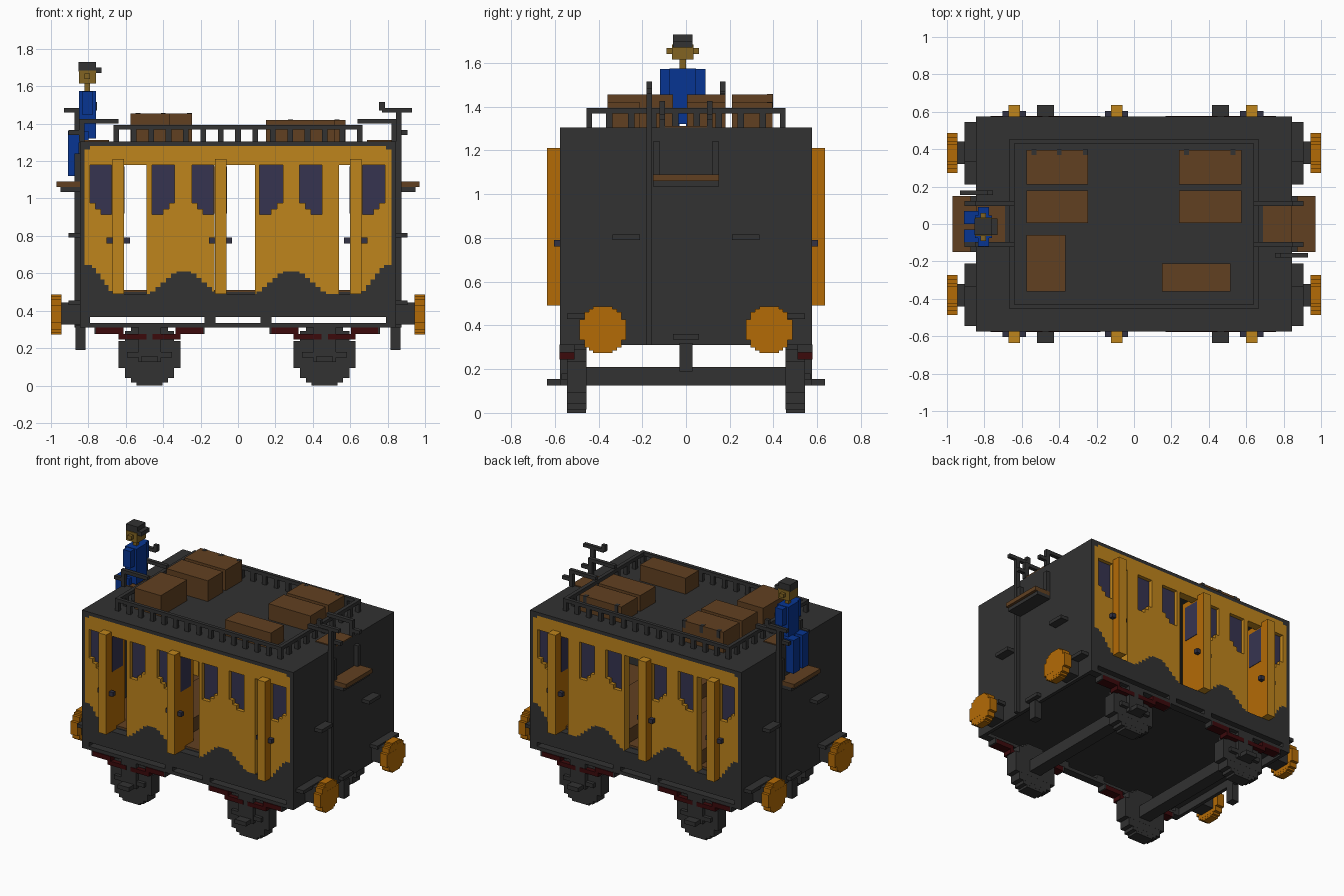
import bpy
import bmesh

default_cube = bpy.data.objects.get("Cube")
if default_cube:
    bpy.data.objects.remove(default_cube, do_unlink=True)


def material(name, *rgb):
    """Flat colour given as sRGB bytes, stored as linear values."""
    linear = [((c / 255 + 0.055) / 1.055) ** 2.4 for c in rgb] + [1]
    mat = bpy.data.materials.new(name)
    mat.use_nodes = True
    mat.diffuse_color = linear
    mat.node_tree.nodes["Principled BSDF"].inputs["Base Color"].default_value = linear
    return mat


dark = material("charcoal", 50, 50, 50)
yellow = material("ochre yellow", 191, 133, 28)
orange = material("amber orange", 180, 107, 5)
brown = material("luggage brown", 97, 64, 33)
glass = material("window violet", 54, 52, 80)
slate = material("handle slate", 50, 50, 68)
red = material("spring red", 60, 9, 11)
blue = material("coat blue", 7, 53, 146)
skin = material("skin tan", 130, 100, 34)


def finish(name, bm, *mats):
    bmesh.ops.recalc_face_normals(bm, faces=bm.faces)
    mesh = bpy.data.meshes.new(name)
    bm.to_mesh(mesh)
    bm.free()
    for mat in mats:
        mesh.materials.append(mat)
    obj = bpy.data.objects.new(name, mesh)
    bpy.context.collection.objects.link(obj)
    return obj


def copies(symmetry):
    """Sign pairs for none, mirrored in x, y, both, or half-turn copies."""
    return {"": [(1, 1)], "x": [(1, 1), (-1, 1)], "y": [(1, 1), (1, -1)],
            "xy": [(1, 1), (-1, 1), (1, -1), (-1, -1)],
            "turn": [(1, 1), (-1, -1)]}[symmetry]


def boxes(name, mat, symmetry, *spans):
    """One object of boxes, each box given as (x span, y span, z span)."""
    bm = bmesh.new()
    for sx, sy in copies(symmetry):
        for x, y, z in spans:
            cube = bmesh.ops.create_cube(bm, size=1)["verts"]
            for v in cube:
                v.co = (sx * x[v.co.x > 0], sy * y[v.co.y > 0], z[v.co.z > 0])
    return finish(name, bm, mat)


def prisms(name, mat, outlines, y0, y1):
    """Extrude x-z outlines along y."""
    bm = bmesh.new()
    for outline in outlines:
        face = bm.faces.new([bm.verts.new((x, y0, z)) for x, z in outline])
        grown = bmesh.ops.extrude_face_region(bm, geom=[face])["geom"]
        for v in grown:
            if isinstance(v, bmesh.types.BMVert):
                v.co.y = y1
    return finish(name, bm, mat)


def rect(x0, x1, z0, z1):
    return [(x0, z0), (x1, z0), (x1, z1), (x0, z1)]


def stairs(points, count=5):
    """Turn the slopes of a path into small level treads."""
    path = []
    for (xa, za), (xb, zb) in zip(points, points[1:]):
        treads = 1 if za == zb else count
        for i in range(treads):
            z = za + (zb - za) * (i + 0.5) / treads
            path += [(xa + (xb - xa) * i / treads, z), (xa + (xb - xa) * (i + 1) / treads, z)]
    return path


END, SIDE, ROOF, SILL, LINTEL = 0.845, 0.575, 1.305, 0.49, 1.18
INNER = SIDE - 0.06

# Body shell: floor, roof, end walls and dark border around the side panels
boxes("floor", dark, "", ((-END, END), (-INNER, INNER), (0.365, 0.5)))
boxes("floor_boards", brown, "", ((-0.81, 0.81), (-INNER, INNER), (0.5, 0.51)))
boxes("roof", dark, "", ((-END, END), (-SIDE, SIDE), (1.28, ROOF)))
boxes("end_wall", dark, "x", ((0.82, END), (-SIDE, SIDE), (0.31, 1.28)))
boxes("panel_corner", dark, "xy", ((0.79, 0.82), (INNER, SIDE), (1.262, 1.28)))
boxes("frame_rail", dark, "xy", ((0, 0.82), (0.52, SIDE), (0.31, 0.335)),
      ((0.12, 0.18), (0.52, SIDE), (0.33, 0.37)), ((0.79, 0.82), (0.52, SIDE), (0.33, 0.37)))

# Side panels: ochre above a stepped wave, dark skirt below it
wave = stairs([(-0.82, 0.645), (-0.78, 0.645), (-0.67, SILL), (-0.47, SILL), (-0.33, 0.61),
               (-0.25, 0.61), (-0.11, SILL), (0.1, SILL), (0.24, 0.61), (0.33, 0.61),
               (0.47, SILL), (0.66, SILL), (0.78, 0.645), (0.82, 0.645)])
panel = wave + [(0.82, 1.262), (0.79, 1.262), (0.79, 1.28),
                (-0.79, 1.28), (-0.79, 1.262), (-0.82, 1.262)]
skirt = wave + [(0.82, 0.365), (-0.82, 0.365)]
doorways = [rect(-0.67, -0.49, 0.45, LINTEL), rect(-0.125, 0.09, 0.45, LINTEL),
            rect(0.54, 0.66, 0.45, LINTEL)]


def window(full, cut):
    """Pane whose lower corner on the cut side is stepped away."""
    step = (cut - full) / 4
    return [(full, LINTEL), (full, 0.915), (cut - 2 * step, 0.915), (cut - 2 * step, 0.945),
            (cut - step, 0.945), (cut - step, 0.975), (cut, 0.975), (cut, LINTEL)]


windows = [window(-0.675, -0.79), window(-0.46, -0.34), window(-0.13, -0.245),
           window(0.115, 0.24), window(0.45, 0.33), window(0.665, 0.785)]

for side, label in ((-1, "front"), (1, "back")):
    wall = prisms(label + "_panel", yellow, [panel], side * INNER, side * SIDE)
    cutter = prisms("cutter", yellow, doorways + windows, side * 0.4, side * 0.7)
    cutter.hide_render = True
    cut = wall.modifiers.new("openings", "BOOLEAN")
    cut.operation, cut.solver, cut.object = "DIFFERENCE", "EXACT", cutter
    bpy.context.view_layer.objects.active = wall
    bpy.ops.object.modifier_apply(modifier=cut.name)
    bpy.data.objects.remove(cutter, do_unlink=True)
    prisms(label + "_skirt", dark, [skirt], side * INNER, side * SIDE)
    prisms(label + "_window_glass", glass, windows, side * 0.53, side * 0.548)

# Open doors reaching inwards, each with a pane and handles on both faces
for x in (-0.64, -0.093, 0.63):
    door = boxes("door", yellow, "y", ((x - 0.031, x + 0.031), (0.42, 0.635), (SILL, 1.21)))
    door.data.materials.append(orange)
    for face in door.data.polygons:
        face.material_index = int(abs(face.normal.x) > 0.9)
    boxes("door_glass", glass, "y", ((x - 0.034, x + 0.034), (0.45, 0.57), (0.92, 1.17)))
    boxes("door_handle", slate, "y", ((x - 0.062, x + 0.062), (0.575, 0.604), (0.76, 0.79)))

# Benches inside, between the doorways
boxes("bench", brown, "", ((-0.47, -0.14), (-0.5, 0.5), (0.5, 0.61)),
      ((0.11, 0.5), (-0.5, 0.5), (0.5, 0.61)))


def disc(name, mat, symmetry, axis, centre, depth, radius):
    """Blocky wheel shape made of overlapping slabs."""
    spans = []
    for i, (a, b) in enumerate(((1, 0.44), (0.8, 0.76), (0.6, 0.9), (0.42, 1))):
        u = (centre[0] - a * radius, centre[0] + a * radius)
        z = (centre[1] - b * radius, centre[1] + b * radius)
        thick = (depth[0] + i * 0.0005, depth[1] - i * 0.0005)
        spans.append((thick, u, z) if axis == "x" else (u, thick, z))
    return boxes(name, mat, symmetry, *spans)


# Running gear
for c in (-0.473, 0.463):
    disc("wheel", dark, "y", "y", (c, 0.165), (0.455, 0.545), 0.165)
    boxes("axle", dark, "", ((c - 0.045, c + 0.045), (-0.46, 0.46), (0.125, 0.21)))
    boxes("axle_guard", dark, "y", ((c - 0.06, c + 0.06), (0.51, SIDE), (0.125, 0.32)),
          ((c - 0.12, c + 0.12), (0.52, 0.57), (0.15, 0.18)),
          ((c - 0.045, c + 0.045), (0.54, 0.635), (0.125, 0.155)))
    for d in (-1, 1):
        low = sorted((c + d * 0.017, c + d * 0.165))
        high = sorted((c + d * 0.14, c + d * 0.285))
        tip = sorted((c + d * 0.285, c + d * 0.295))
        boxes("leaf_spring", red, "y", (low, (0.51, 0.578), (0.245, 0.275)),
              (high, (0.51, 0.578), (0.275, 0.309)))
        boxes("spring_hanger", dark, "y", (tip, (0.51, 0.578), (0.275, 0.312)))

# Buffers, coupling and end steps
disc("buffer", orange, "xy", "x", (0.38, 0.38), (0.943, 1), 0.106)
boxes("buffer_mount", dark, "xy", ((END, 0.945), (0.32, 0.44), (0.325, 0.445)),
      ((END, 0.905), (0.3, 0.545), (0.43, 0.455)))
boxes("coupling", dark, "x", ((0.815, 0.87), (-0.03, 0.03), (0.19, 0.32)),
      ((END, 0.88), (-0.06, 0.06), (0.335, 0.36)))
boxes("end_step", dark, "xy", ((END, 0.905), (0.21, 0.335), (0.79, 0.815)))

# Driver seats at both ends
boxes("footrest", brown, "x", ((END, 0.97), (-0.15, 0.15), (1.06, 1.09)))
boxes("footrest_frame", dark, "xy", ((END, 0.95), (0, 0.15), (1.035, 1.06)),
      ((END, 0.875), (0.12, 0.15), (1.06, 1.24)))
boxes("roof_seat", brown, "x", ((0.69, END), (-0.1, 0.1), (1.3, 1.312)))
boxes("seat_handrail", dark, "xy", ((0.64, 0.85), (0.095, 0.122), (1.4, 1.425)),
      ((0.82, 0.85), (0.095, 0.122), (ROOF, 1.4)), ((0.83, 0.905), (0.095, 0.122), (1.34, 1.365)))
boxes("brake_column", dark, "turn", ((END, 0.875), (-0.18, -0.155), (0.31, 1.48)),
      ((0.77, 0.93), (-0.18, -0.155), (1.46, 1.485)),
      ((0.755, 0.785), (-0.18, -0.155), (1.47, 1.515)))

# Roof railing with evenly spaced balusters
boxes("railing", dark, "xy", ((0, 0.665), (0.43, 0.455), (1.368, 1.393)),
      ((0.638, 0.665), (0, 0.455), (1.368, 1.393)))
posts = [((x - 0.015, x + 0.015), (0.43, 0.455), (ROOF, 1.37))
         for x in (-0.65 + i * 1.3 / 14 for i in range(15))]
boxes("long_balusters", dark, "y", *posts)
posts = [((0.638, 0.665), (y - 0.015, y + 0.015), (ROOF, 1.37))
         for y in (-0.35 + i * 0.1 for i in range(8))]
boxes("end_balusters", dark, "x", *posts)

# Luggage on the roof
tall, low = (ROOF, 1.455), (ROOF, 1.42)
boxes("tall_luggage", brown, "", ((-0.575, -0.245), (0.21, 0.395), tall),
      ((-0.575, -0.245), (0.005, 0.18), tall), ((-0.575, -0.365), (-0.36, -0.06), tall))
boxes("low_luggage", brown, "", ((0.24, 0.575), (0.21, 0.395), low),
      ((0.24, 0.575), (0.005, 0.18), low), ((0.15, 0.515), (-0.36, -0.21), low))
for top, xs in ((1.455, (-0.535, -0.4, -0.26)), (1.42, (0.28, 0.53))):
    boxes("luggage_clasps", dark, "", *[((x - 0.013, x + 0.013), (0.37, 0.398), (top - 0.05, top + 0.002))
                                        for x in xs])

# Driver
boxes("driver_coat", blue, "", ((-0.85, -0.76), (-0.075, 0.045), (1.32, 1.575)),
      ((-0.835, -0.775), (-0.12, 0.09), (1.45, 1.572)))
boxes("driver_legs", blue, "", ((-0.91, -0.8), (-0.1, -0.03), (1.3, 1.36)),
      ((-0.91, -0.85), (-0.1, -0.03), (1.12, 1.31)),
      ((-0.91, -0.8), (0, 0.07), (1.3, 1.36)), ((-0.91, -0.85), (0, 0.07), (1.12, 1.31)))
boxes("driver_head", skin, "", ((-0.85, -0.76), (-0.065, 0.035), (1.615, 1.685)),
      ((-0.82, -0.79), (-0.09, 0.06), (1.64, 1.667)), ((-0.82, -0.79), (-0.03, 0), (1.57, 1.62)))
boxes("driver_hat", dark, "", ((-0.853, -0.76), (-0.06, 0.03), (1.68, 1.73)),
      ((-0.77, -0.73), (-0.06, 0.03), (1.67, 1.7)))
